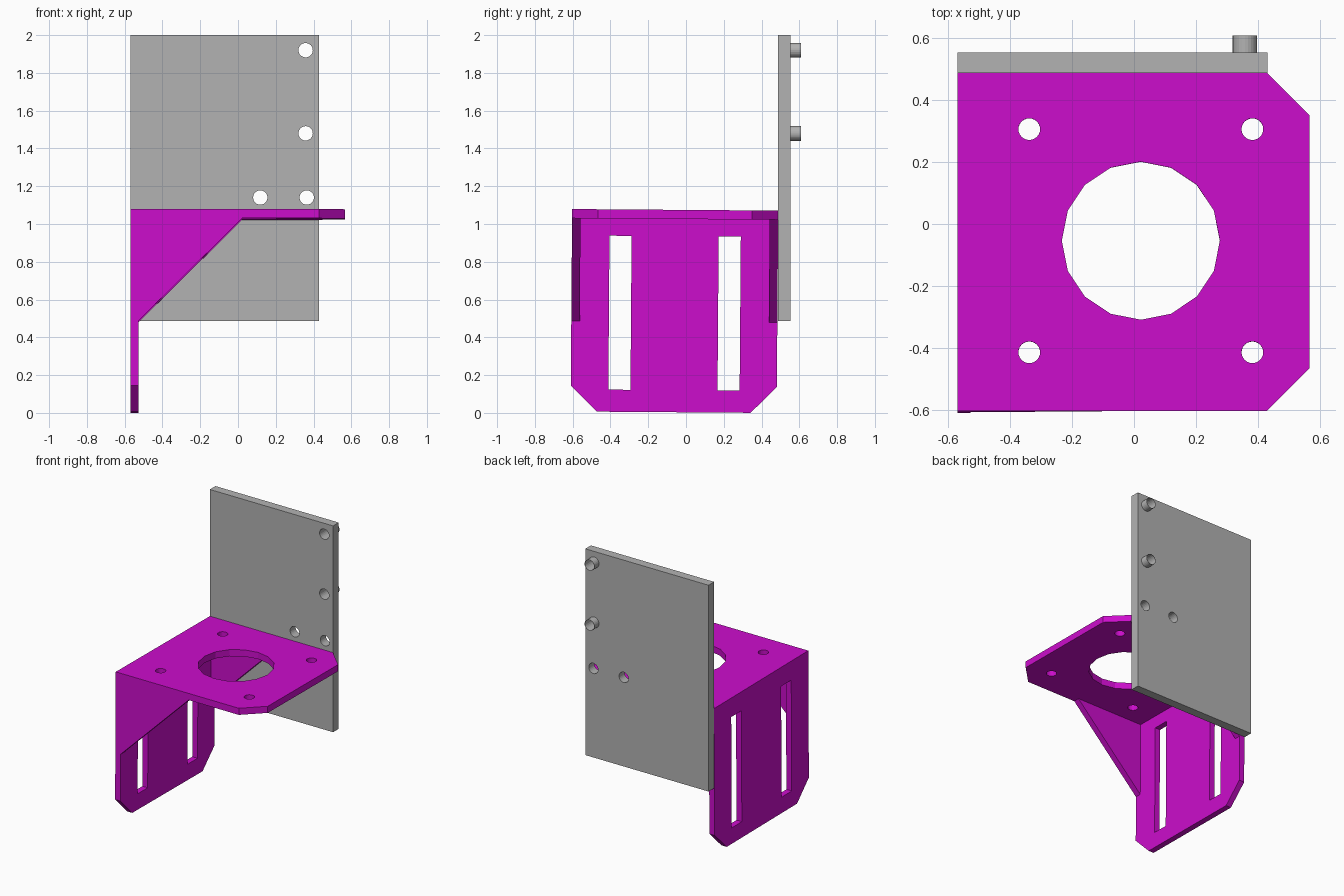
import bpy, bmesh, math
from mathutils import Matrix, Vector

if "Cube" in bpy.data.objects:
    bpy.data.objects.remove(bpy.data.objects["Cube"])


def material(name, rgb):
    m = bpy.data.materials.new(name)
    m.diffuse_color = (*rgb, 1)
    m.use_nodes = True
    m.node_tree.nodes["Principled BSDF"].inputs["Base Color"].default_value = m.diffuse_color
    return m


MAGENTA = material("magenta", (0.604, 0.004, 0.604))
GRAY = material("gray", (0.448, 0.448, 0.448))
TILT = Matrix.Rotation(-0.0075, 4, 'X')     # the bracket leans very slightly


def ring(u, v, r, n=24):
    return [(u + r * math.sin(2 * math.pi * i / n), v + r * math.cos(2 * math.pi * i / n))
            for i in range(n)]


def rect(u0, u1, v0, v1):
    return [(u0, v0), (u1, v0), (u1, v1), (u0, v1)]


def prism(name, loops, axis, lo, hi, mat, xform=Matrix()):
    """Extrude an outline with holes between lo and hi along an axis."""
    curve = bpy.data.curves.new(name, 'CURVE')
    curve.dimensions = '2D'
    curve.fill_mode = 'BOTH'
    curve.extrude = (hi - lo) / 2
    for pts in loops:
        s = curve.splines.new('POLY')
        s.points.add(len(pts) - 1)
        for p, (u, v) in zip(s.points, pts):
            p.co = (u, v, 0, 1)
        s.use_cyclic_u = True
    tmp = bpy.data.objects.new(name + "_outline", curve)
    bpy.context.collection.objects.link(tmp)
    dg = bpy.context.evaluated_depsgraph_get()
    mesh = bpy.data.meshes.new_from_object(tmp.evaluated_get(dg))
    bpy.data.objects.remove(tmp)
    bm = bmesh.new()
    bm.from_mesh(mesh)
    mid = (lo + hi) / 2
    for vert in bm.verts:
        u, v, w = vert.co
        w += mid
        vert.co = xform @ Vector({'x': (w, u, v), 'y': (u, w, v), 'z': (u, v, w)}[axis])
    bmesh.ops.remove_doubles(bm, verts=bm.verts, dist=1e-5)
    bmesh.ops.recalc_face_normals(bm, faces=bm.faces)
    for f in bm.faces:
        f.smooth = False
    bm.to_mesh(mesh)
    bm.free()
    mesh.materials.clear()
    mesh.materials.append(mat)
    ob = bpy.data.objects.new(name, mesh)
    bpy.context.collection.objects.link(ob)
    return ob


# Bracket limits in its own frame
X0, X1, XI = -0.57, 0.567, -0.527
Y0, Y1 = -0.611, 0.480
Z0, ZU, ZT = 0.003, 1.026, 1.0745
C = 0.138                                   # corner chamfer

# Motor mounting plate with a large opening and four bolt holes
cx, cy = 0.022, -0.062
outline = [(X0, Y0), (X1 - C, Y0), (X1, Y0 + C), (X1, Y1 - C), (X1 - C, Y1), (X0, Y1)]
bolts = [ring(cx + sx * 0.36, cy + sy * 0.36, 0.035) for sx in (-1, 1) for sy in (-1, 1)]
prism("mounting_plate", [outline, ring(cx, cy, 0.255, 16)] + bolts,
      'z', ZU, ZT, MAGENTA, TILT)

# Upright plate with two adjustment slots
outline = [(Y0, ZU), (Y0, Z0 + C), (Y0 + C, Z0), (Y1 - C, Z0), (Y1, Z0 + C), (Y1, ZU)]
slots = [rect(a, a + 0.117, 0.12, 0.935) for a in (-0.412, 0.166)]
prism("slotted_upright", [outline] + slots, 'x', X0, XI, MAGENTA, TILT)

# Triangular gussets at both sides
for name, lo in (("front_gusset", Y0), ("back_gusset", Y1 - 0.045)):
    prism(name, [[(XI, ZU), (0.022, ZU), (XI, 0.483)]], 'y', lo, lo + 0.045, MAGENTA, TILT)

# Back board with four holes
posts = [(0.358, 1.92), (0.358, 1.48)]
holes = posts + [(0.118, 1.14), (0.364, 1.14)]
prism("back_board", [rect(X0, 0.43, 0.487, 2.0)] + [ring(u, v, 0.038) for u, v in holes],
      'y', 0.488, 0.553, GRAY)

# Thin tubular standoffs behind the board
for i, (u, v) in enumerate(posts):
    prism(f"standoff_{i + 1}", [ring(u, v, 0.0395), ring(u, v, 0.038)],
          'y', 0.553, 0.608, GRAY)
